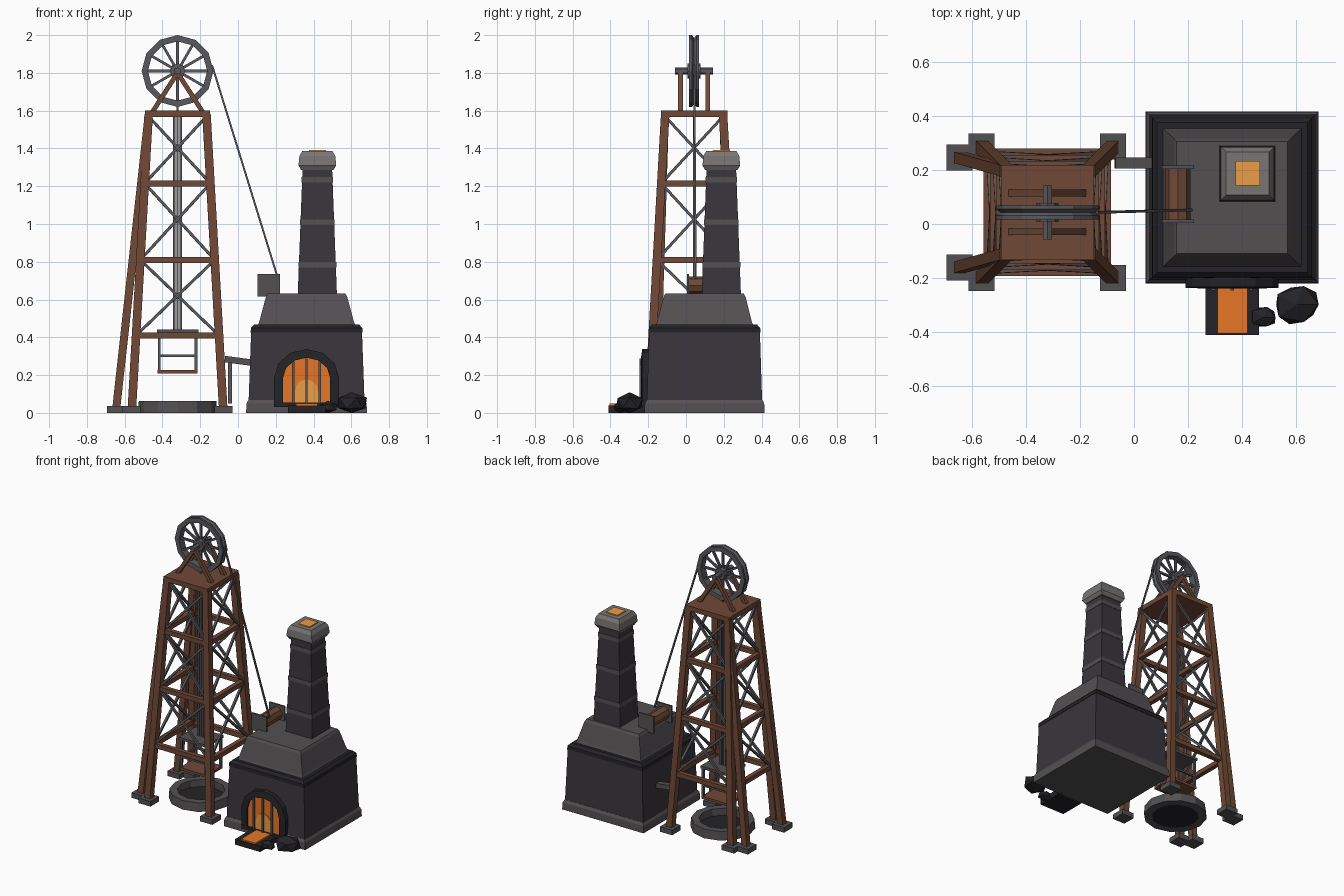
import bpy, bmesh, math, random
from mathutils import Vector, Matrix

if "Cube" in bpy.data.objects:
    bpy.data.objects.remove(bpy.data.objects["Cube"])

random.seed(4)


def mat(name, r, g, b):
    m = bpy.data.materials.new(name)
    m.diffuse_color = (r, g, b, 1)
    m.use_nodes = True
    m.node_tree.nodes["Principled BSDF"].inputs["Base Color"].default_value = m.diffuse_color
    return m


WOOD = mat("timber", 0.16, 0.065, 0.037)
IRON = mat("iron", 0.10, 0.098, 0.11)
STONE = mat("grey_stone", 0.088, 0.08, 0.085)
BRICK = mat("dark_brick", 0.042, 0.037, 0.045)
COAL = mat("coal", 0.017, 0.017, 0.021)
CAP = mat("pale_stone", 0.19, 0.18, 0.175)
GLOW = mat("glow", 0.80, 0.18, 0.02)
AMBER = mat("amber_glow", 0.85, 0.34, 0.06)


def finish(name, bm, m):
    bmesh.ops.recalc_face_normals(bm, faces=bm.faces)
    me = bpy.data.meshes.new(name)
    bm.to_mesh(me)
    bm.free()
    me.materials.append(m)
    ob = bpy.data.objects.new(name, me)
    bpy.context.collection.objects.link(ob)
    return ob


def loft(name, rings, m, closed=False):
    """Bridge rings of points; cap the ends or close the loop."""
    bm = bmesh.new()
    vs = [[bm.verts.new(p) for p in r] for r in rings]
    n = len(vs[0])
    for a, b in zip(vs, vs[1:] + vs[:1] if closed else vs[1:]):
        for i in range(n):
            j = (i + 1) % n
            bm.faces.new((a[i], a[j], b[j], b[i]))
    if not closed:
        bm.faces.new(vs[0])
        bm.faces.new(vs[-1])
    return finish(name, bm, m)


def box(name, x0, x1, y0, y1, z0, z1, m):
    return loft(name, [[(x0, y0, z), (x1, y0, z), (x1, y1, z), (x0, y1, z)] for z in (z0, z1)], m)


def tower(name, cx, cy, levels, m):
    """Rectangular stack of (half x, half y, z)."""
    return loft(name, [[(cx + sx * hx, cy + sy * hy, z) for sx, sy in ((-1, -1), (1, -1), (1, 1), (-1, 1))]
                       for hx, hy, z in levels], m)


def beams(name, pairs, w, m, h=None):
    """One object of straight square bars."""
    bm = bmesh.new()
    for a, b in pairs:
        a, b = Vector(a), Vector(b)
        d = (b - a).normalized()
        ref = Vector((0, 0, 1)) if abs(d.z) < 0.5 else Vector((1, 0, 0))
        u = (ref - d * ref.dot(d)).normalized()
        v = d.cross(u)
        M = Matrix((u, v, d)).transposed().to_4x4()
        M.translation = (a + b) / 2
        S = Matrix.Diagonal((w, h or w, (b - a).length, 1))
        bmesh.ops.create_cube(bm, size=1, matrix=M @ S)
    return finish(name, bm, m)


def revolve(name, c, profile, n, axis, m):
    """Closed (radius, offset) profile turned about y or z."""
    rings = []
    for i in range(n):
        t = math.tau * i / n
        s, k = math.sin(t), math.cos(t)
        rings.append([(c[0] + r * s, c[1] + o, c[2] + r * k) if axis == "y"
                      else (c[0] + r * s, c[1] + r * k, c[2] + o) for r, o in profile])
    return loft(name, rings, m, closed=True)


def drum(name, c, r, y0, y1, n, m):
    return loft(name, [[(c[0] + r * math.sin(math.tau * i / n), y, c[1] + r * math.cos(math.tau * i / n))
                        for i in range(n)] for y in (y0, y1)], m)


# ---- headframe ----
CX, CY = -0.32, 0.043
CORNERS = [(-1, -1), (1, -1), (1, 1), (-1, 1)]


def corner(i, z):
    h = 0.243 - 0.091 * z / 1.6
    sx, sy = CORNERS[i % 4]
    return (CX + sx * h, CY + sy * h, z)


beams("headframe_legs", [(corner(i, 0.02), corner(i, 1.58)) for i in range(4)], 0.045, WOOD)
rakes = [((-0.645, CY + s * 0.203, 0.02), (-0.475, CY + s * 0.155, 1.56)) for s in (-1, 1)]
beams("rake_legs", rakes, 0.042, WOOD)
for k, (x, y, _) in enumerate([corner(i, 0) for i in range(4)] + [r[0] for r in rakes]):
    box(f"footing_{k}", x - 0.048, x + 0.048, y - 0.048, y + 0.048, 0, 0.036, STONE)
LEVELS = (0.41, 0.81, 1.215, 1.57)
beams("girts", [(corner(i, z), corner(i + 1, z)) for z in LEVELS[:3] for i in range(4)], 0.032, WOOD)
beams("cross_braces", [(corner(i + a, z0), corner(i + 1 - a, z1)) for z0, z1 in zip(LEVELS, LEVELS[1:])
                       for i in range(4) for a in (0, 1)], 0.015, IRON)
box("top_platform", CX - 0.172, CX + 0.172, CY - 0.176, CY + 0.176, 1.566, 1.6, WOOD)

# ---- sheave wheel and its bearers ----
HZ = 1.81
revolve("wheel_rim", (CX, CY, HZ), [(0.157, -0.026), (0.19, -0.026), (0.19, -0.012), (0.175, 0),
                                    (0.19, 0.012), (0.19, 0.026), (0.157, 0.026)], 12, "y", IRON)
beams("wheel_spokes", [((CX, CY, HZ), (CX + 0.165 * math.sin(t), CY, HZ + 0.165 * math.cos(t)))
                       for t in [math.tau * i / 12 for i in range(12)]], 0.014, IRON)
drum("wheel_hub", (CX, HZ), 0.04, CY - 0.035, CY + 0.035, 8, IRON)
drum("wheel_axle", (CX, HZ), 0.019, CY - 0.1, CY + 0.1, 6, IRON)
beams("wheel_bearers", [((CX + s * 0.135, CY + t * 0.072, 1.59), (CX, CY + t * 0.072, 1.80))
                        for s in (-1, 1) for t in (-1, 1)], 0.025, WOOD)
beams("hoist_cable", [((CX + 0.183, CY, 1.84), (0.212, 0.052, 0.71))], 0.01, IRON)

# ---- shaft guides, cage and collar ----
beams("cage_guides", [((CX + s * 0.018, CY, 0.43), (CX + s * 0.018, CY, 1.58)) for s in (-1, 1)], 0.013, IRON)
beams("cage_rope", [((CX, CY, 0.43), (CX, CY, 1.66))], 0.009, IRON)
box("cage_roof", CX - 0.11, CX + 0.11, CY - 0.095, CY + 0.095, 0.424, 0.442, STONE)
box("cage_floor", CX - 0.105, CX + 0.105, CY - 0.09, CY + 0.09, 0.208, 0.226, WOOD)
cage = [(CX + a * 0.097, CY + b * 0.082) for a, b in CORNERS]
beams("cage_posts", [((x, y, 0.21), (x, y, 0.43)) for x, y in cage], 0.015, IRON)
beams("cage_rails", [((*cage[i], 0.302), (*cage[(i + 1) % 4], 0.302)) for i in range(4)], 0.012, IRON)
revolve("shaft_collar", (CX, CY, 0), [(0.155, 0), (0.21, 0), (0.205, 0.062), (0.155, 0.062)], 12, "z", STONE)
loft("shaft_mouth", [[(CX + 0.16 * math.sin(math.tau * i / 12), CY + 0.16 * math.cos(math.tau * i / 12), z)
                      for i in range(12)] for z in (0.002, 0.012)], COAL)

# ---- furnace ----
FX, FY = 0.363, 0.098
tower("furnace_plinth", FX, FY, [(0.32, 0.318, 0), (0.318, 0.316, 0.05), (0.308, 0.306, 0.068)], STONE)
tower("furnace_body", FX, FY, [(0.307, 0.305, 0.06), (0.293, 0.293, 0.44)], BRICK)
tower("furnace_shoulder", FX, FY, [(0.296, 0.296, 0.425), (0.295, 0.295, 0.45), (0.278, 0.278, 0.468)], COAL)
tower("furnace_roof", FX, FY, [(0.257, 0.257, 0.465), (0.25, 0.25, 0.485), (0.215, 0.217, 0.615),
                               (0.205, 0.207, 0.632)], STONE)

# ---- chimney ----
KX, KY = 0.42, 0.187
tower("chimney_stack", KX, KY, [(0.104, 0.104, 0.62), (0.078, 0.078, 1.30)], BRICK)
for i, z in enumerate((0.785, 1.01, 1.235)):
    h = 0.107 - 0.026 * (z - 0.62) / 0.68
    tower(f"chimney_band_{i}", KX, KY, [(h, h, z - 0.015), (h, h, z + 0.015)], STONE)
tower("chimney_cap", KX, KY, [(0.085, 0.085, 1.285), (0.1, 0.1, 1.31), (0.095, 0.095, 1.36),
                              (0.08, 0.08, 1.386)], CAP)
tower("chimney_glow", KX, KY, [(0.047, 0.047, 1.37), (0.045, 0.045, 1.392)], AMBER)


# ---- furnace mouth ----
def arch(half, z0, spring, top):
    pts = [(half * math.cos(math.pi * i / 6), spring + (top - spring) * math.sin(math.pi * i / 6)) for i in range(7)]
    return [(half, z0)] + pts + [(-half, z0)]


outer, inner = arch(0.172, 0.04, 0.185, 0.338), arch(0.125, 0.04, 0.185, 0.292)
loft("mouth_frame", [[(FX + a[0], -0.19, a[1]), (FX + a[0], -0.232, a[1]), (FX + b[0], -0.238, b[1]),
                      (FX + b[0], -0.19, b[1])] for a, b in zip(outer, inner)], COAL)
box("mouth_sill", FX - 0.172, FX + 0.172, -0.236, -0.19, 0.03, 0.056, COAL)
loft("mouth_glow", [[(FX + x, y, z) for x, z in inner] for y in (-0.228, -0.19)], GLOW)
loft("mouth_embers", [[(FX + x, y, z) for x, z in arch(0.062, 0.055, 0.11, 0.178)] for y in (-0.233, -0.2)], AMBER)
for i, dx in enumerate((-0.07, 0, 0.07)):
    top = 0.288 if dx == 0 else 0.272
    box(f"grate_bar_{i}", FX + dx - 0.006, FX + dx + 0.006, -0.246, -0.234, 0.05, top, IRON)

# ---- slag tray and coal ----
box("slag_tray", 0.265, 0.462, -0.41, -0.2, 0, 0.04, COAL)
box("molten_slag", 0.308, 0.42, -0.405, -0.225, 0.03, 0.05, GLOW)
for name, c, s in (("coal_lump_large", (0.602, -0.298, 0.052), (0.088, 0.078, 0.058)),
                   ("coal_lump_small", (0.477, -0.345, 0.03), (0.055, 0.04, 0.034))):
    bm = bmesh.new()
    bmesh.ops.create_icosphere(bm, subdivisions=1, radius=1)
    for v in bm.verts:
        v.co = Vector([c[k] + v.co[k] * s[k] * random.uniform(0.92, 1.14) for k in range(3)])
        v.co.z = max(v.co.z, 0)
    finish(name, bm, COAL)

# ---- winch and side pipe ----
for side, y in (("front", 0.01), ("back", 0.21)):
    box(f"winch_plate_{side}", 0.103, 0.222, y - 0.006, y + 0.006, 0.615, 0.736, STONE)
drum("winch_drum", (0.162, 0.675), 0.046, 0.012, 0.208, 8, WOOD)
beams("side_pipe", [((-0.07, 0.225, 0.285), (0.08, 0.225, 0.265))], 0.034, STONE, 0.04)
beams("pipe_drop", [((-0.042, 0.225, 0.05), (-0.042, 0.225, 0.28))], 0.022, IRON)
